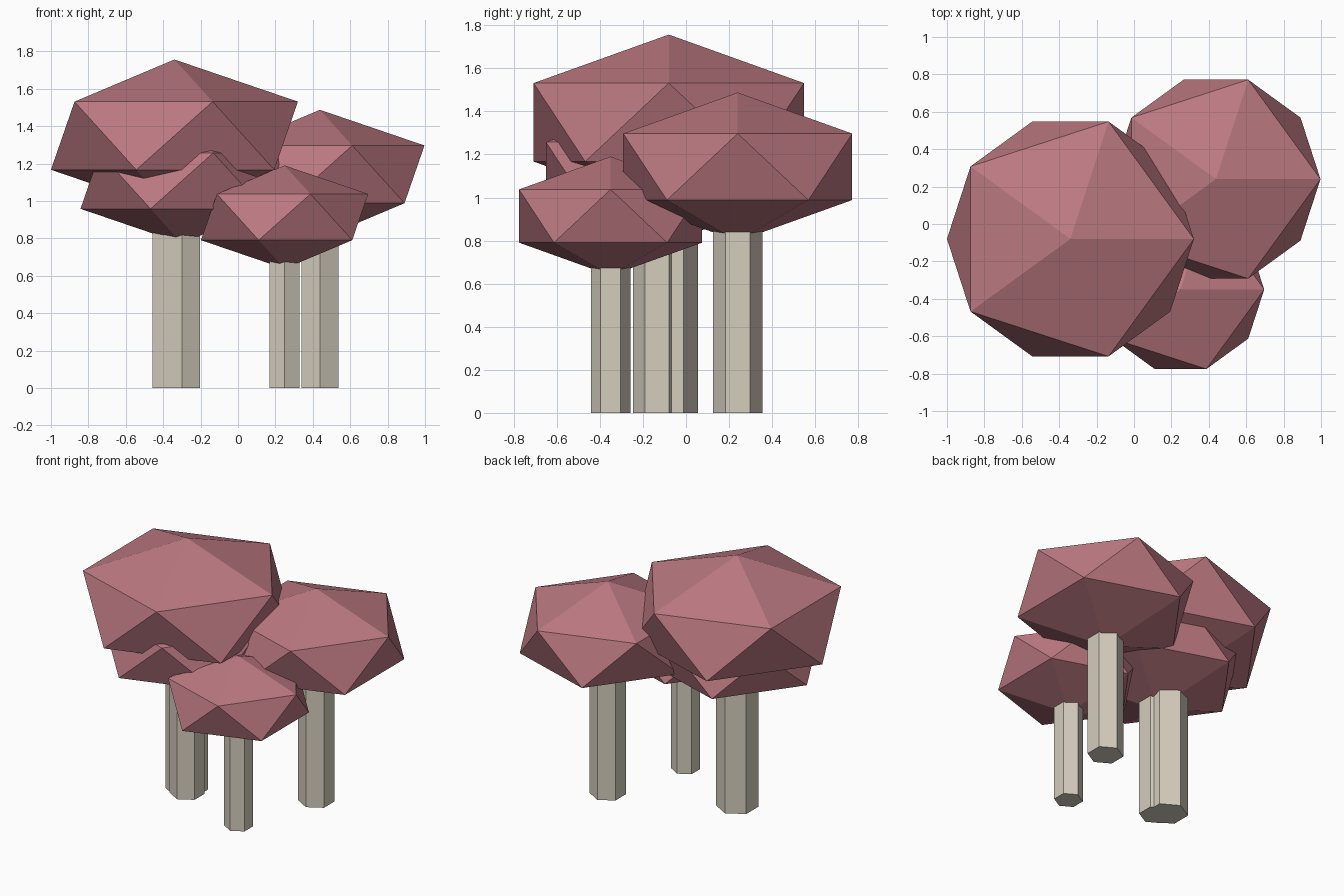
import bpy

if "Cube" in bpy.data.objects:
    bpy.data.objects.remove(bpy.data.objects["Cube"])


def material(name, color):
    m = bpy.data.materials.new(name)
    m.diffuse_color = color
    m.use_nodes = True
    m.node_tree.nodes["Principled BSDF"].inputs["Base Color"].default_value = m.diffuse_color
    return m


leaf_mat = material("rose_leaves", (0.50, 0.19, 0.22, 1))
bark_mat = material("pale_bark", (0.66, 0.61, 0.51, 1))


def tree(label, x, y, size):
    """One tree: hexagonal trunk and a flattened icosahedron crown, all scaled by the crown radius."""
    height = 1.5 * size
    bpy.ops.mesh.primitive_cylinder_add(vertices=6, radius=0.184 * size, depth=height,
                                        location=(x, y, height / 2))
    trunk = bpy.context.object
    trunk.name = label + "_trunk"
    trunk.data.materials.append(bark_mat)

    bpy.ops.mesh.primitive_ico_sphere_add(subdivisions=1, radius=1,
                                          location=(x, y, 1.828 * size))
    crown = bpy.context.object
    crown.name = label + "_crown"
    crown.scale = (size, size, 0.552 * size)
    crown.data.materials.append(leaf_mat)


# Four overlapping trees of different sizes
tree("tall_tree", -0.34, -0.08, 0.738)
tree("back_tree", 0.438, 0.24, 0.625)
tree("front_tree", 0.249, -0.35, 0.50)
tree("inner_tree", -0.30, -0.135, 0.606)
